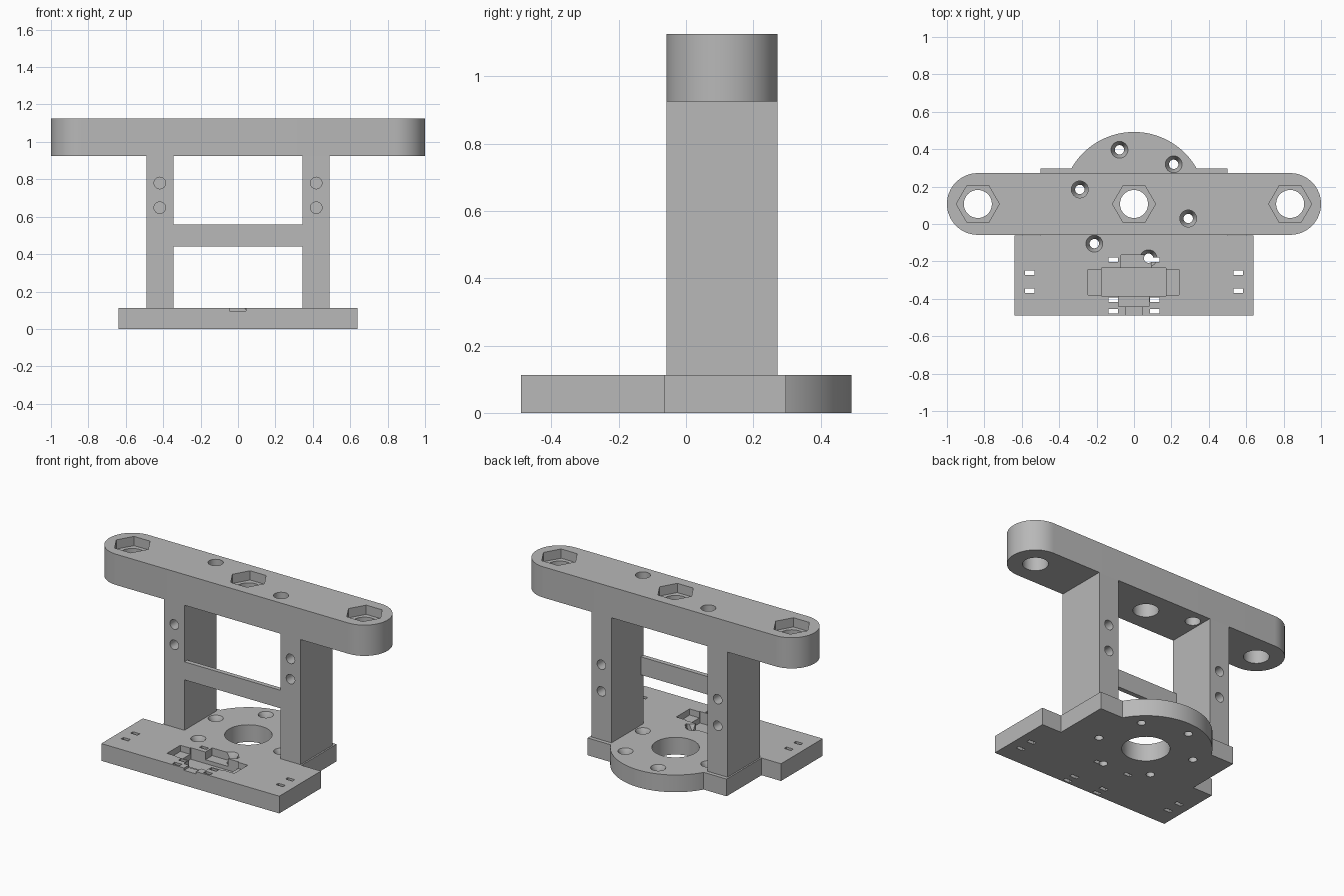
import bpy
import bmesh
from math import cos, sin, pi, radians, acos
from mathutils import Matrix, Vector

cube = bpy.data.objects.get("Cube")
if cube:
    bpy.data.objects.remove(cube, do_unlink=True)

grey = bpy.data.materials.new("matte_grey")
grey.use_nodes = True
grey.diffuse_color = (0.48, 0.48, 0.48, 1)
grey.node_tree.nodes["Principled BSDF"].inputs["Base Color"].default_value = (0.48, 0.48, 0.48, 1)

AXIS_Y = 0.107          # shared centre line of beam, legs and motor disc
BASE_TOP, BEAM_LOW, BEAM_TOP = 0.112, 0.925, 1.125


def make_object(name, bm):
    bmesh.ops.recalc_face_normals(bm, faces=bm.faces)
    mesh = bpy.data.meshes.new(name)
    bm.to_mesh(mesh)
    bm.free()
    obj = bpy.data.objects.new(name, mesh)
    bpy.context.collection.objects.link(obj)
    mesh.materials.append(grey)
    return obj


def prism(name, outline, z0, z1):
    bm = bmesh.new()
    face = bm.faces.new([bm.verts.new((x, y, z0)) for x, y in outline])
    up = bmesh.ops.extrude_face_region(bm, geom=[face])
    verts = [v for v in up["geom"] if isinstance(v, bmesh.types.BMVert)]
    bmesh.ops.translate(bm, verts=verts, vec=(0, 0, z1 - z0))
    return make_object(name, bm)


def box(name, x0, x1, y0, y1, z0, z1):
    return prism(name, [(x0, y0), (x1, y0), (x1, y1), (x0, y1)], z0, z1)


def arc(cx, cy, r, start, end, steps):
    return [(cx + r * cos(start + (end - start) * i / steps),
             cy + r * sin(start + (end - start) * i / steps)) for i in range(steps + 1)]


def drill(x, y, z0, z1, r0, r1=None, sides=32):
    bm = bmesh.new()
    place = Matrix.Translation((x, y, (z0 + z1) / 2))
    bmesh.ops.create_cone(bm, cap_ends=True, segments=sides, radius1=r0,
                          radius2=r0 if r1 is None else r1, depth=z1 - z0, matrix=place)
    return make_object("cutter", bm)


def drill_y(x, z, y0, y1, r):
    bm = bmesh.new()
    place = Matrix.Translation((x, (y0 + y1) / 2, z)) @ Matrix.Rotation(pi / 2, 4, "X")
    bmesh.ops.create_cone(bm, cap_ends=True, segments=24, radius1=r, radius2=r,
                          depth=y1 - y0, matrix=place)
    return make_object("cutter", bm)


def cut(obj, cutters):
    bpy.context.view_layer.objects.active = obj
    for c in cutters:
        c.hide_render = True
        mod = obj.modifiers.new("cut", "BOOLEAN")
        mod.operation, mod.solver, mod.object = "DIFFERENCE", "EXACT", c
        bpy.ops.object.modifier_apply(modifier=mod.name)
        bpy.data.objects.remove(c, do_unlink=True)


def smooth(obj):
    bpy.ops.object.select_all(action="DESELECT")
    obj.select_set(True)
    bpy.context.view_layer.objects.active = obj
    bpy.ops.object.shade_smooth_by_angle(angle=radians(30))


# Base plate: wide front, narrower back and a round motor disc
R, back = 0.385, 0.297
a = pi / 2 - acos((back - AXIS_Y) / R)
outline = [(-0.64, -0.49), (0.64, -0.49), (0.64, -0.062), (0.5, -0.062), (0.5, back)]
outline += arc(0, AXIS_Y, R, a, pi - a, 48)
outline += [(-0.5, back), (-0.5, -0.062), (-0.64, -0.062)]
base = prism("base_plate", outline, 0, BASE_TOP)

# Motor bore and its ring of countersunk screw holes
cuts = [drill(0, AXIS_Y, -0.1, 0.2, 0.14, sides=64)]
for i in range(6):
    t = radians(45 + 60 * i)
    x, y = 0.3 * cos(t), AXIS_Y + 0.3 * sin(t)
    cuts.append(drill(x, y, -0.1, 0.2, 0.025))
    cuts.append(drill(x, y, BASE_TOP - 0.04, BASE_TOP + 0.002, 0.025, 0.046))

# Stepped pocket with a shallow channel to the front edge: x0, x1, y0, y1, depth
for x0, x1, y0, y1, deep in [(-0.245, 0.24, -0.38, -0.242, 0.04),
                             (-0.175, 0.17, -0.386, -0.235, 0.075),
                             (-0.07, 0.065, -0.26, -0.165, 0.05),
                             (0.05, 0.092, -0.25, -0.2, 0.05),
                             (-0.082, 0.08, -0.44, -0.37, 0.04),
                             (-0.045, 0.042, -0.6, -0.42, 0.015)]:
    cuts.append(box("cutter", x0, x1, y0, y1, BASE_TOP - deep, 0.2))

# Cable tie slots
for x, rows in [(0.557, (-0.26, -0.357)), (0.111, (-0.19, -0.406, -0.466))]:
    for y in rows:
        for s in (-1, 1):
            cuts.append(box("cutter", s * x - 0.025, s * x + 0.025, y - 0.012, y + 0.012, -0.1, 0.2))
cut(base, cuts)
smooth(base)

# Top beam with rounded ends, nut recesses and screw access holes
end = 0.835
r = 1 - end
beam = prism("top_beam", arc(end, AXIS_Y, r, -pi / 2, pi / 2, 32)
             + arc(-end, AXIS_Y, r, pi / 2, 3 * pi / 2, 32), BEAM_LOW, BEAM_TOP)
cuts = []
for x in (-end, 0, end):
    cuts.append(drill(x, AXIS_Y, 0.8, 1.3, 0.075, sides=48))
    hexagon = arc(x, AXIS_Y, 0.115, 0, 5 * pi / 3, 5)
    cuts.append(prism("cutter", hexagon, BEAM_TOP - 0.06, 1.3))
for t in (radians(-15), radians(165)):
    cuts.append(drill(0.3 * cos(t), AXIS_Y + 0.3 * sin(t), 0.8, 1.3, 0.045))
cut(beam, cuts)
smooth(beam)

# Two legs with blind bores on front and back
y0, y1 = AXIS_Y - r, AXIS_Y + r
for side, s in (("left", 1), ("right", -1)):
    xs = sorted((s * 0.345, s * 0.49))
    leg = box(side + "_leg", xs[0], xs[1], y0, y1, BASE_TOP, BEAM_LOW)
    x = s * 0.418
    cuts = [drill_y(x, z, y0 - 0.1, y0 + 0.14, 0.031) for z in (0.78, 0.648)]
    cuts += [drill_y(x, z, y1 - 0.14, y1 + 0.1, 0.031) for z in (0.6, 0.427)]
    cut(leg, cuts)
    smooth(leg)

# Thin brace between the legs, flush with the front
box("cross_brace", -0.345, 0.345, y0, y0 + 0.03, 0.44, 0.557)
